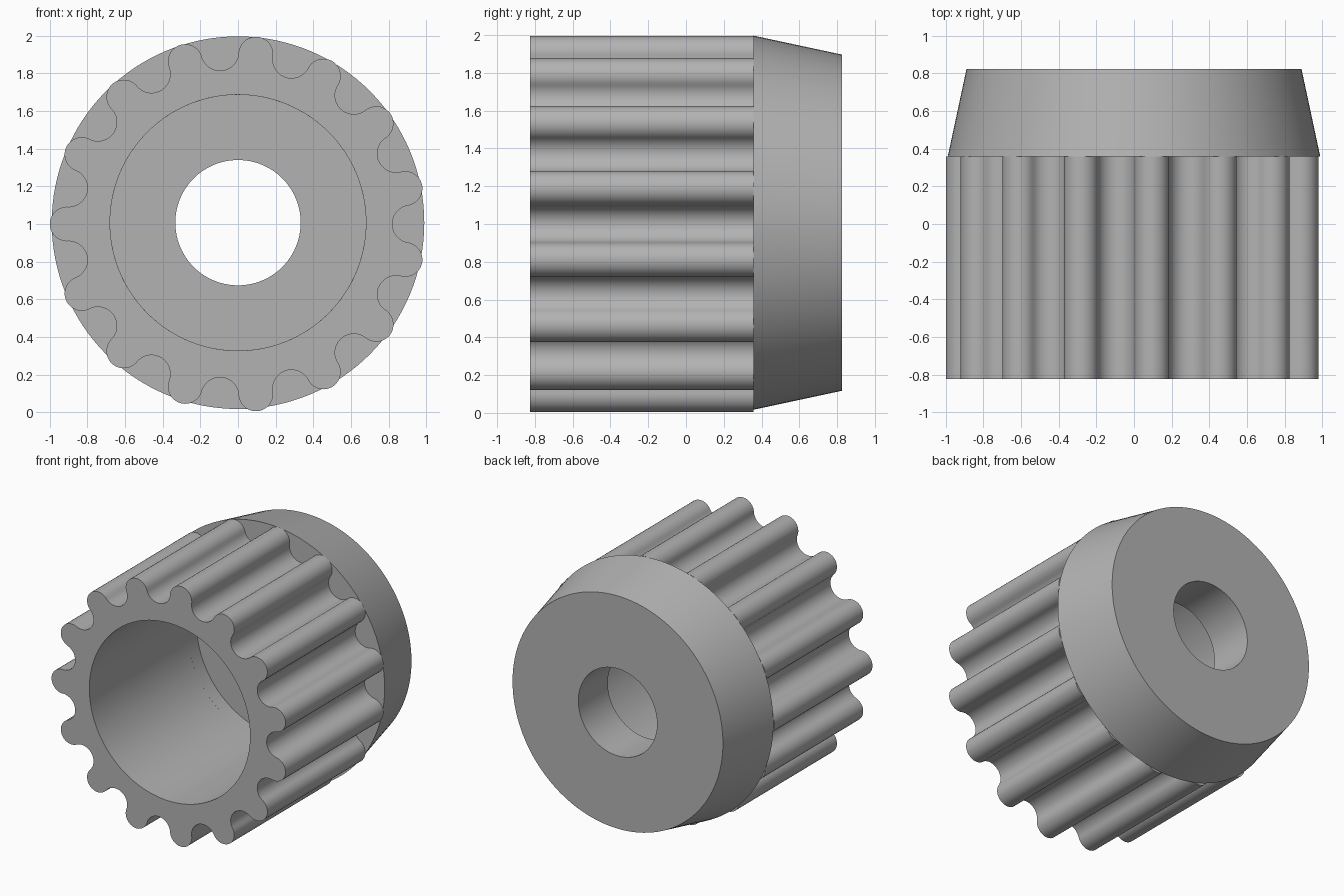
import bpy, bmesh, math
from mathutils import Vector, Matrix

if "Cube" in bpy.data.objects:
    bpy.data.objects.remove(bpy.data.objects["Cube"])

TEETH = 15
FRONT, MID, BACK = -0.825, 0.358, 0.825
AXIS_Z = 1.007      # axis of the collar and the bores
BORE = 0.68

grey = bpy.data.materials.new("plain_grey")
grey.use_nodes = True
grey.diffuse_color = (0.45, 0.45, 0.45, 1)
grey.node_tree.nodes["Principled BSDF"].inputs["Base Color"].default_value = grey.diffuse_color


def finish(name, bm):
    bmesh.ops.recalc_face_normals(bm, faces=bm.faces[:])
    mesh = bpy.data.meshes.new(name)
    bm.to_mesh(mesh)
    bm.free()
    mesh.materials.append(grey)
    obj = bpy.data.objects.new(name, mesh)
    bpy.context.collection.objects.link(obj)
    bpy.ops.object.select_all(action="DESELECT")
    obj.select_set(True)
    bpy.context.view_layer.objects.active = obj
    bpy.ops.object.shade_smooth_by_angle(angle=math.radians(30))


def bridge(bm, rings):
    """Join closed rings of equal length, last ring back to the first."""
    n = len(rings[0])
    for a, b in zip(rings, rings[1:] + rings[:1]):
        for i in range(n):
            j = (i + 1) % n
            bm.faces.new((a[i], a[j], b[j], b[i]))


def arc(centre_r, radius, turn, start, end, steps):
    """Arc whose centre lies at centre_r along the direction turn."""
    rot = Matrix.Rotation(turn, 2)
    for k in range(steps):
        t = start + (end - start) * (k + 0.5) / steps
        yield rot @ Vector((centre_r + radius * math.cos(t), radius * math.sin(t)))


# Toothed barrel: round tooth tips alternating with round grooves
half = math.pi / TEETH
tip_r, tip = 0.908, 0.092
groove_r, groove = 0.92, 0.1
tip_sweep = math.atan2(groove_r * math.sin(half), groove_r * math.cos(half) - tip_r)
groove_sweep = math.atan2(tip_r * math.sin(half), tip_r * math.cos(half) - groove_r)
outline = []
for i in range(TEETH):
    turn = (2 * i + 1) * half
    outline += arc(tip_r, tip, turn, -tip_sweep, tip_sweep, 16)
    outline += arc(groove_r, groove, turn + half,
                   2 * math.pi - groove_sweep, groove_sweep, 16)

bm = bmesh.new()
n = len(outline)
first = math.atan2(outline[0].y, outline[0].x)
hole = [Vector((BORE * math.cos(first + math.tau * i / n),
                BORE * math.sin(first + math.tau * i / n))) for i in range(n)]
rings = []
for loop, y, z in ((outline, FRONT, 1.0), (outline, MID, 1.0),
                   (hole, MID, AXIS_Z), (hole, FRONT, AXIS_Z)):
    rings.append([bm.verts.new((p.x, y, z + p.y)) for p in loop])
bridge(bm, rings)
finish("toothed_barrel", bm)

# Tapered collar with a recess in front and a narrow bore through the back
bm = bmesh.new()
profile = [(BORE, MID), (0.99, MID), (0.89, BACK), (0.333, BACK), (0.333, 0.47), (BORE, 0.47)]
sides = 128
rings = [[bm.verts.new((r * math.cos(math.tau * i / sides), y,
                        AXIS_Z + r * math.sin(math.tau * i / sides)))
          for i in range(sides)] for r, y in profile]
bridge(bm, rings)
finish("tapered_collar", bm)
